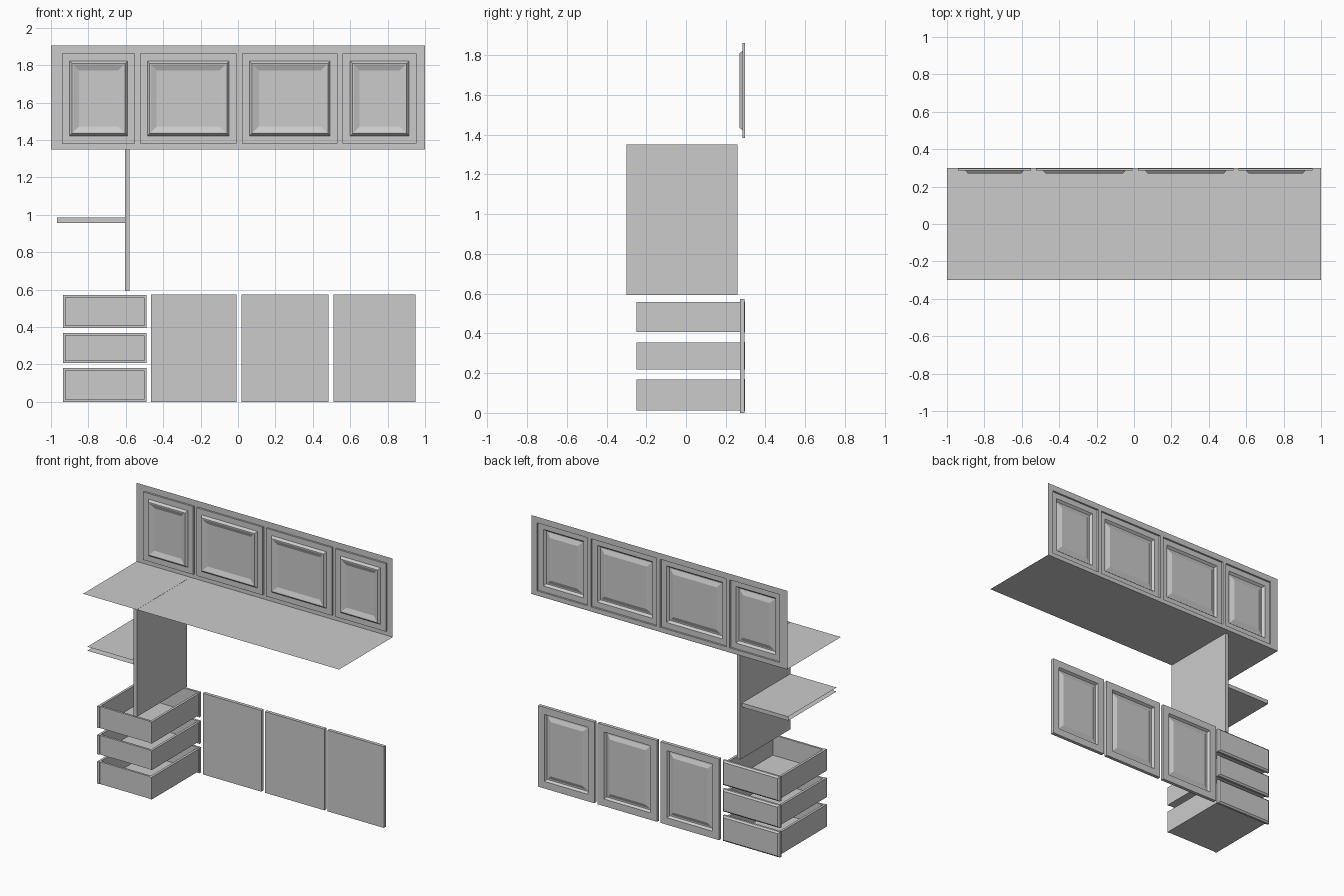
import bpy, bmesh

if "Cube" in bpy.data.objects:
    bpy.data.objects.remove(bpy.data.objects["Cube"])


def finish(name, bm):
    bmesh.ops.remove_doubles(bm, verts=bm.verts, dist=0.0001)
    me = bpy.data.meshes.new(name)
    bm.to_mesh(me)
    bm.free()
    ob = bpy.data.objects.new(name, me)
    bpy.context.collection.objects.link(ob)
    return ob


def add_box(bm, x0, x1, y0, y1, z0, z1):
    r = bmesh.ops.create_cube(bm, size=1)
    for v in r["verts"]:
        v.co = ((x0 + x1) / 2 + v.co.x * (x1 - x0),
                (y0 + y1) / 2 + v.co.y * (y1 - y0),
                (z0 + z1) / 2 + v.co.z * (z1 - z0))


def add_quad(bm, pts):
    bm.faces.new([bm.verts.new(p) for p in pts])


def wall(bm, x0, x1, z0, z1, y):
    # upright rectangle facing +y
    add_quad(bm, [(x0, y, z0), (x0, y, z1), (x1, y, z1), (x1, y, z0)])


def stepped_panel(name, x0, x1, z0, z1, profile, back=False):
    """Nested rectangles (inset, y) joined into a panel facing +y."""
    bm = bmesh.new()
    rings = []
    for d, y in profile:
        rings.append([bm.verts.new(p) for p in (
            (x0 + d, y, z0 + d), (x0 + d, y, z1 - d),
            (x1 - d, y, z1 - d), (x1 - d, y, z0 + d))])
    for a, b in zip(rings, rings[1:]):
        for i in range(4):
            j = (i + 1) % 4
            bm.faces.new((a[i], a[j], b[j], b[i]))
    bm.faces.new(rings[-1])
    if back:
        bm.faces.new(rings[0][::-1])
    return finish(name, bm)


# upper doors, sunk into the openings of the face frame
UZ0, UZ1 = 1.382, 1.862
uppers = [(-0.94, -0.55), (-0.525, -0.007), (0.021, 0.533), (0.56, 0.955)]
upper_profile = [(0, 0.298), (0, 0.285), (0.04, 0.285), (0.053, 0.269),
                 (0.06, 0.269), (0.09, 0.281)]
for i, (a, b) in enumerate(uppers):
    stepped_panel(f"upper_door_{i + 1}", a, b, UZ0, UZ1, upper_profile)

# face frame: rails and stiles around the openings
bm = bmesh.new()
wall(bm, -1, 1, 1.35, UZ0, 0.298)
wall(bm, -1, 1, UZ1, 1.905, 0.298)
edges = [-1] + [v for d in uppers for v in d] + [1]
for a, b in zip(edges[::2], edges[1::2]):
    wall(bm, a, b, UZ0, UZ1, 0.298)
finish("upper_face_frame", bm)

# underside sheet of the upper cabinets
bm = bmesh.new()
add_quad(bm, [(-1, -0.3, 1.35), (1, -0.3, 1.35), (1, 0.3, 1.35), (-1, 0.3, 1.35)])
finish("upper_cabinet_bottom", bm)

# lower doors, solid with a raised panel on the +y side
lower_profile = [(0, 0.271), (0, 0.295), (0.05, 0.295), (0.06, 0.277),
                 (0.068, 0.277), (0.095, 0.289)]
for i, (a, b) in enumerate([(-0.465, -0.007), (0.02, 0.485), (0.51, 0.95)]):
    stepped_panel(f"lower_door_{i + 1}", a, b, 0, 0.573, lower_profile, True)

# drawers: bevelled front plus open-topped box
for i, (z0, z1) in enumerate([(0, 0.18), (0.208, 0.367), (0.395, 0.57)]):
    stepped_panel(f"drawer_front_{i + 1}", -0.935, -0.49, z0, z1,
                  [(0, 0.272), (0, 0.287), (0.011, 0.297)], True)
    b0, b1 = z0 + 0.011, z1 - 0.012
    bm = bmesh.new()
    add_box(bm, -0.925, -0.908, -0.25, 0.272, b0, b1)
    add_box(bm, -0.517, -0.5, -0.25, 0.272, b0, b1)
    add_box(bm, -0.908, -0.517, -0.245, -0.23, b0, b1)
    add_box(bm, -0.908, -0.517, -0.245, 0.272, b0, b0 + 0.008)
    finish(f"drawer_box_{i + 1}", bm)

# upright divider
bm = bmesh.new()
add_box(bm, -0.605, -0.58, -0.3, 0.26, 0.593, 1.351)
finish("divider_panel", bm)

# shelf: two sheets joined along the +y edge only
bm = bmesh.new()
for z in (0.957, 0.985):
    add_quad(bm, [(-0.967, -0.3, z), (-0.595, -0.3, z), (-0.595, 0.24, z), (-0.967, 0.24, z)])
wall(bm, -0.967, -0.595, 0.957, 0.985, 0.24)
finish("shelf", bm)
